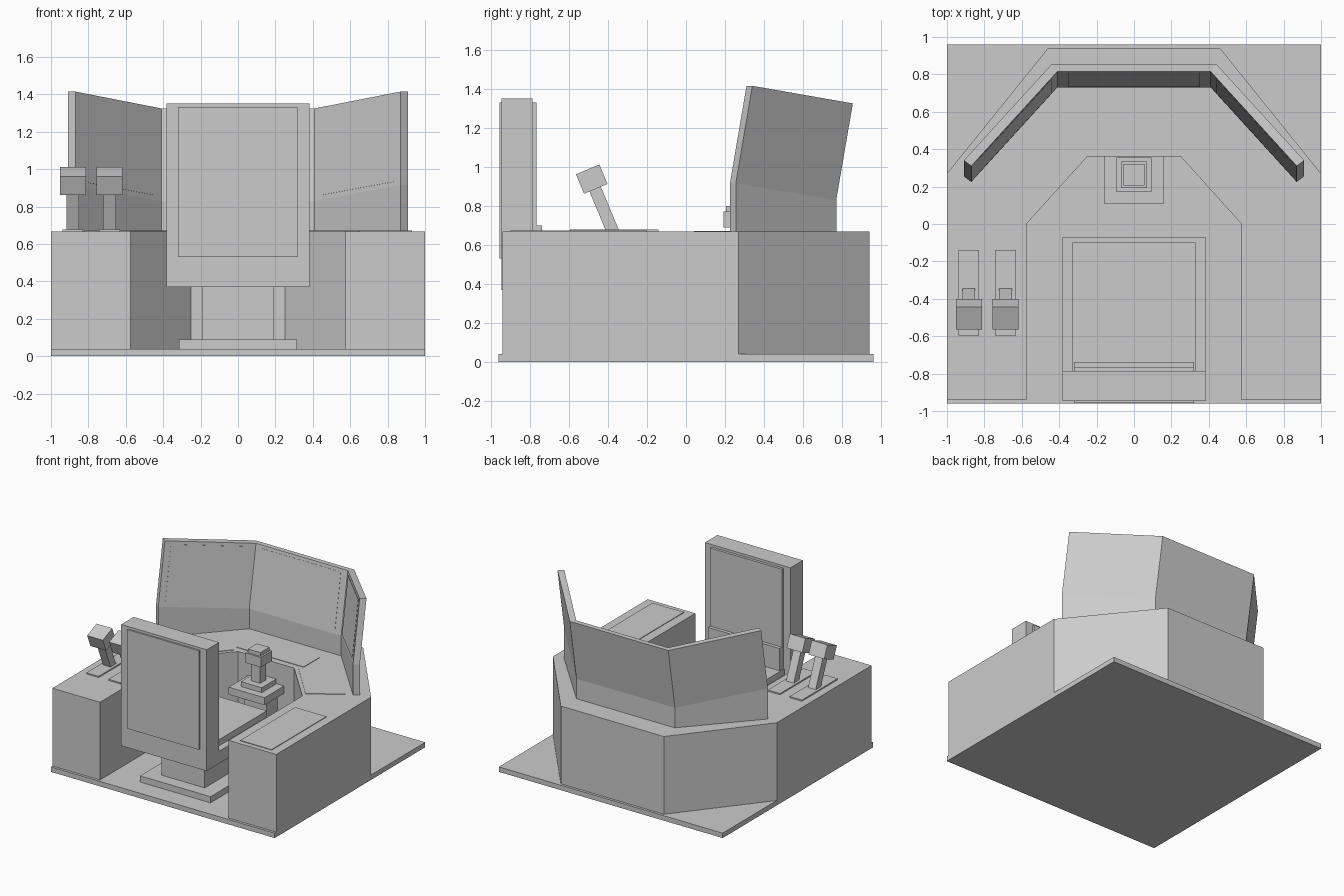
import bpy, bmesh, math
from mathutils import Vector, Matrix

if "Cube" in bpy.data.objects:
    bpy.data.objects.remove(bpy.data.objects["Cube"])


def finish(name, bm):
    bmesh.ops.recalc_face_normals(bm, faces=bm.faces)
    me = bpy.data.meshes.new(name)
    bm.to_mesh(me)
    bm.free()
    ob = bpy.data.objects.new(name, me)
    bpy.context.collection.objects.link(ob)
    return ob


def box(name, x, y, z, tilt=0.0):
    """Box from ranges, optionally tilted about its centre around x."""
    bm = bmesh.new()
    size = [b - a for a, b in (x, y, z)]
    mid = Vector([(a + b) / 2 for a, b in (x, y, z)])
    m = Matrix.Translation(mid) @ Matrix.Rotation(tilt, 4, 'X') @ Matrix.Diagonal((*size, 1))
    bmesh.ops.create_cube(bm, size=1, matrix=m)
    return finish(name, bm)


def sym(name, half, y, z):
    return box(name, (-half, half), y, z)


def prism(name, pts, z0, z1):
    bm = bmesh.new()
    f = bm.faces.new([bm.verts.new((x, y, z0)) for x, y in pts])
    r = bmesh.ops.extrude_face_region(bm, geom=[f])
    bmesh.ops.translate(bm, vec=(0, 0, z1 - z0),
                        verts=[v for v in r['geom'] if isinstance(v, bmesh.types.BMVert)])
    return finish(name, bm)


def flip(pts):
    return [(-x, y) for x, y in reversed(pts)]


# Floor and wraparound console
TOP = 0.668
sym("floor_plate", 1.0, (-0.96, 0.96), (0, 0.04))
half = [(0.46, 0.94), (1, 0.27), (1, -0.94), (0.575, -0.94), (0.575, 0), (0.25, 0.36)]
prism("console", half + flip(half), 0.04, TOP)

# Thin control plates on the console top
box("right_arm_plate", (0.65, 0.93), (-0.9, -0.2), (TOP, TOP + 0.005))
sym("centre_plate", 0.3, (0.41, 0.61), (TOP, TOP + 0.004))
side = [(0.29, 0.36), (0.575, 0.04), (0.82, 0.2), (0.45, 0.57)]
prism("right_console_plate", side, TOP, TOP + 0.004)
prism("left_console_plate", flip(side), TOP, TOP + 0.004)

# Three-panel screen: upright foot, then leaning back
LEAN = 0.085
stations = [  # inner point, outer point, bend height, top height
    ((0.87, 0.225), (0.91, 0.255), 0.915, 1.415),
    ((0.41, 0.73), (0.44, 0.77), 0.83, 1.325)]
stations += [((-i[0], i[1]), (-o[0], o[1]), b, t) for i, o, b, t in reversed(stations)]
bm = bmesh.new()
rings = []
for i, o, b, t in stations:
    loop = [(*i, TOP), (*i, b), (i[0], i[1] + LEAN, t), (o[0], o[1] + LEAN, t), (*o, b), (*o, TOP)]
    rings.append([bm.verts.new(p) for p in loop])
for a, b in zip(rings, rings[1:]):
    for k in range(6):
        n = (k + 1) % 6
        bm.faces.new((a[k], a[n], b[n], b[k]))
for r in (rings[0], rings[-1]):
    bm.faces.new((r[0], r[1], r[4], r[5]))
    bm.faces.new((r[1], r[2], r[3], r[4]))
finish("screen_shell", bm)

# Display sheets set just proud of the inner screen faces
names = ["right_display", "centre_display", "left_display"]
for name, s0, s1 in zip(names, stations, stations[1:]):
    def at(u, v):
        p, q = [Vector((s[0][0], s[0][1] + LEAN * v, s[2] + (s[3] - s[2]) * v)) for s in (s0, s1)]
        return p.lerp(q, u)
    quad = [at(0.07, 0.05), at(0.93, 0.05), at(0.93, 0.95), at(0.07, 0.95)]
    n = (quad[1] - quad[0]).cross(quad[3] - quad[0]).normalized()
    if n.y > 0:
        n = -n
    bm = bmesh.new()
    lo = [bm.verts.new(p - n * 0.002) for p in quad]
    hi = [bm.verts.new(p + n * 0.002) for p in quad]
    bm.faces.new(lo)
    bm.faces.new(hi)
    for k in range(4):
        m = (k + 1) % 4
        bm.faces.new((lo[k], lo[m], hi[m], hi[k]))
    finish(name, bm)

# Seat
sym("seat_foot", 0.315, (-0.8, -0.12), (0.04, 0.09))
sym("seat_pedestal", 0.193, (-0.7, -0.22), (0.09, 0.37))
sym("seat_frame", 0.382, (-0.945, -0.07), (0.37, 0.47))
sym("seat_cushion", 0.328, (-0.79, -0.1), (0.47, 0.52))
sym("seat_back", 0.382, (-0.945, -0.787), (0.47, 1.35))
sym("seat_back_pad", 0.32, (-0.787, -0.766), (0.53, 1.33))
sym("seat_rear_panel", 0.32, (-0.957, -0.945), (0.53, 1.33))
sym("seat_bolster", 0.32, (-0.787, -0.738), (0.52, 0.70))

# Centre control stick on its bracket
sym("stick_column", 0.1, (0.22, 0.36), (0.04, 0.44))
sym("stick_tray", 0.16, (0.11, 0.36), (0.44, 0.50))
sym("stick_plate", 0.093, (0.17, 0.355), (0.50, 0.54))
sym("stick_shaft", 0.04, (0.225, 0.3), (0.54, 0.69))
sym("stick_grip", 0.07, (0.192, 0.334), (0.69, 0.77))
sym("stick_cap", 0.056, (0.205, 0.32), (0.77, 0.80))

# Two throttle levers on the left arm
A = math.radians(22.7)
for tag, x in (("outer", -0.883), ("inner", -0.687)):
    box(tag + "_throttle_slot", (x - 0.055, x + 0.055), (-0.595, -0.14), (TOP, TOP + 0.01))
    box(tag + "_throttle_lever", (x - 0.034, x + 0.034), (-0.453, -0.39), (0.647, 0.913), A)
    box(tag + "_throttle_grip", (x - 0.07, x + 0.07), (-0.548, -0.418), (0.883, 0.991), A)
